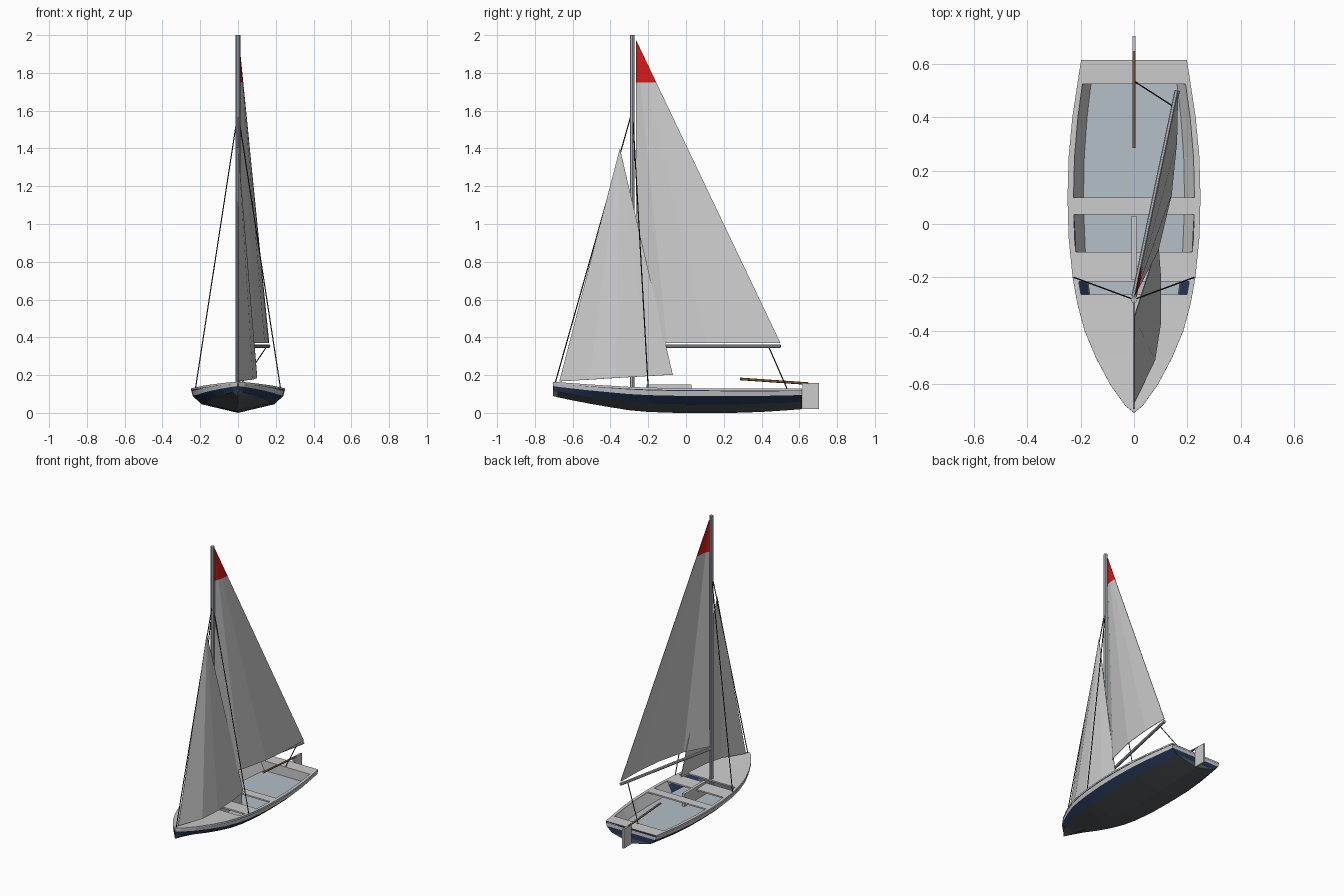
import bpy
from mathutils import Vector

if "Cube" in bpy.data.objects:
    bpy.data.objects.remove(bpy.data.objects["Cube"])


def mat(name, r, g, b):
    m = bpy.data.materials.new(name)
    m.diffuse_color = (r, g, b, 1)
    m.use_nodes = True
    m.node_tree.nodes["Principled BSDF"].inputs["Base Color"].default_value = m.diffuse_color
    return m


NAVY = mat("navy", 0.02, 0.04, 0.10)
WHITE = mat("white", 0.75, 0.75, 0.74)
BOTTOM = mat("bottom_grey", 0.09, 0.10, 0.11)
FLOOR = mat("floor_blue", 0.46, 0.52, 0.58)
SAIL = mat("sail_cloth", 0.78, 0.78, 0.75)
RED = mat("red", 0.65, 0.01, 0.01)
METAL = mat("metal", 0.45, 0.48, 0.52)
ROPE = mat("rope", 0.02, 0.02, 0.02)
WOOD = mat("wood", 0.35, 0.17, 0.06)


def mesh(name, verts, faces, mats, idx=None, thick=0, offset=-1):
    me = bpy.data.meshes.new(name)
    me.from_pydata([tuple(v) for v in verts], [], faces)
    for m in mats:
        me.materials.append(m)
    if idx:
        for p, i in zip(me.polygons, idx):
            p.material_index = i
    ob = bpy.data.objects.new(name, me)
    bpy.context.collection.objects.link(ob)
    if thick:
        s = ob.modifiers.new("thickness", 'SOLIDIFY')
        s.thickness, s.offset = thick, offset
    return ob


def rod(name, a, b, r, m, sides=6):
    a, b = Vector(a), Vector(b)
    bpy.ops.mesh.primitive_cylinder_add(vertices=sides, radius=r, depth=(b - a).length,
                                        location=(a + b) / 2)
    ob = bpy.context.object
    ob.name = name
    ob.rotation_euler = (b - a).to_track_quat('Z', 'Y').to_euler()
    ob.data.materials.append(m)


def box(name, lo, hi, m):
    v = [(x, y, z) for x in (lo[0], hi[0]) for y in (lo[1], hi[1]) for z in (lo[2], hi[2])]
    f = [(0, 1, 3, 2), (4, 6, 7, 5), (0, 4, 5, 1), (2, 3, 7, 6), (0, 2, 6, 4), (1, 5, 7, 3)]
    return mesh(name, v, f, [m])


# Hull lines: y, half width, deck height, keel height
LINES = [(-0.705, 0.002, 0.165, 0.09), (-0.68, 0.033, 0.163, 0.083), (-0.6, 0.09, 0.157, 0.066),
         (-0.5, 0.143, 0.150, 0.047), (-0.4, 0.185, 0.144, 0.030), (-0.3, 0.212, 0.138, 0.014),
         (-0.2, 0.230, 0.134, 0.005), (-0.05, 0.245, 0.131, 0.0), (0.1, 0.249, 0.130, 0.0),
         (0.25, 0.245, 0.129, 0.0), (0.4, 0.231, 0.128, 0.005), (0.525, 0.212, 0.128, 0.013),
         (0.615, 0.198, 0.128, 0.02)]


def station(y):
    for a, b in zip(LINES, LINES[1:]):
        if y <= b[0]:
            t = (y - a[0]) / (b[0] - a[0])
            return [p + (q - p) * t for p, q in zip(a, b)]
    return list(LINES[-1])


# Hull shell with painted bands and a transom
LEVELS = [(0, 1), (0.115, 0.99), (0.31, 0.965), (0.65, 0.77), (1, 0)]
verts, faces, idx = [], [], []
for y, w, top, keel in LINES:
    half = [(w * k, y, top - (top - keel) * d) for d, k in LEVELS]
    verts += half + [(-x, yy, z) for x, yy, z in half[-2::-1]]
BANDS = [0, 1, 0, 2]
for i in range(len(LINES) - 1):
    for k in range(8):
        a = i * 9 + k
        faces.append((a, a + 1, a + 10, a + 9))
        idx.append(BANDS[k if k < 4 else 7 - k])
last = (len(LINES) - 1) * 9
for k in range(4):
    f = [last + k, last + k + 1, last + 7 - k, last + 8 - k]
    faces.append(f if k < 3 else [f[0], f[1], f[3]])
    idx.append(BANDS[k])
mesh("hull", verts, faces, [NAVY, WHITE, BOTTOM], idx)

# Deck with three openings
OPEN = [(-0.265, -0.215), (-0.105, 0.035), (0.10, 0.525)]
ys = sorted({l[0] for l in LINES} | {e for o in OPEN for e in o})
verts, faces = [], []
for y in ys:
    _, w, z, _ = station(y)
    verts += [(x * w, y, z) for x in (-1, -0.91, 0.91, 1)]
for i in range(len(ys) - 1):
    mid = (ys[i] + ys[i + 1]) / 2
    opened = any(a < mid < b for a, b in OPEN)
    for k in (0, 1, 2):
        if not (opened and k == 1):
            a = i * 4 + k
            faces.append((a, a + 1, a + 5, a + 4))
mesh("deck", verts, faces, [WHITE], thick=0.01)

# Cockpit side walls, end wall and floor
ys = [-0.105, 0.035, 0.1, 0.25, 0.4, 0.525]
verts, faces = [], []
for y in ys:
    _, w, z, _ = station(y)
    verts += [(-0.91 * w, y, z - 0.005), (-0.76 * w, y, 0.06),
              (0.76 * w, y, 0.06), (0.91 * w, y, z - 0.005)]
for i in range(len(ys) - 1):
    a = i * 4
    faces += [(a, a + 1, a + 5, a + 4), (a + 2, a + 3, a + 7, a + 6)]
e = (len(ys) - 1) * 4
faces.append((e, e + 1, e + 2, e + 3))
mesh("cockpit_walls", verts, faces, [WHITE])
verts = [(s * 0.76 * station(y)[1], y, 0.06) for y in [-0.28, -0.2] + ys for s in (-1, 1)]
mesh("cockpit_floor", verts,
     [(i, i + 1, i + 3, i + 2) for i in range(0, len(verts) - 2, 2)], [FLOOR])
box("centreboard_case", (-0.01, -0.21, 0.055), (0.01, 0.03, 0.15), WHITE)

# Mast and boom
rod("mast", (0, -0.284, 0.06), (0, -0.284, 2.0), 0.0125, METAL, 8)
rod("boom", (0, -0.272, 0.353), (0.162, 0.5, 0.353), 0.01, METAL, 8)


# Sails: foot curve tapered up to the head
def sail(name, head, foot, cuts, mats, idx_of):
    head, n = Vector(head), len(foot)
    verts = [Vector(p).lerp(head, t) for t in cuts for p in foot] + [head]
    faces, idx = [], []
    for r in range(len(cuts)):
        for k in range(n - 1):
            a = r * n + k
            top = r == len(cuts) - 1
            faces.append((a, a + 1, len(verts) - 1) if top else (a, a + 1, a + n + 1, a + n))
            idx.append(idx_of(r))
    mesh(name, verts, faces, mats, idx, 0.003, 0)


sail("mainsail", (0.004, -0.265, 1.975),
     [(0.0, -0.265, 0.37), (0.09, -0.1, 0.37), (0.14, 0.11, 0.37), (0.16, 0.31, 0.37),
      (0.164, 0.5, 0.37)], [0, 0.86], [SAIL, RED], lambda r: r)
sail("jib", (0, -0.35, 1.4),
     [(0, -0.67, 0.167), (0.078, -0.51, 0.176), (0.1, -0.37, 0.185), (0.1, -0.2, 0.195),
      (0.09, -0.07, 0.202)], [0], [SAIL], lambda r: 0)

# Rigging
rod("forestay", (0, -0.692, 0.16), (0, -0.294, 1.565), 0.003, ROPE)
for s, side in ((-1, "left"), (1, "right")):
    rod(side + "_shroud", (s * 0.225, -0.2, 0.13), (s * 0.008, -0.28, 1.54), 0.003, ROPE)
rod("mainsheet", (0.148, 0.44, 0.345), (0, 0.535, 0.128), 0.003, ROPE)

# Rudder and tiller
box("rudder", (-0.006, 0.617, 0.02), (0.006, 0.705, 0.157), WHITE)
rod("tiller", (0, 0.648, 0.155), (0, 0.285, 0.18), 0.007, WOOD)
